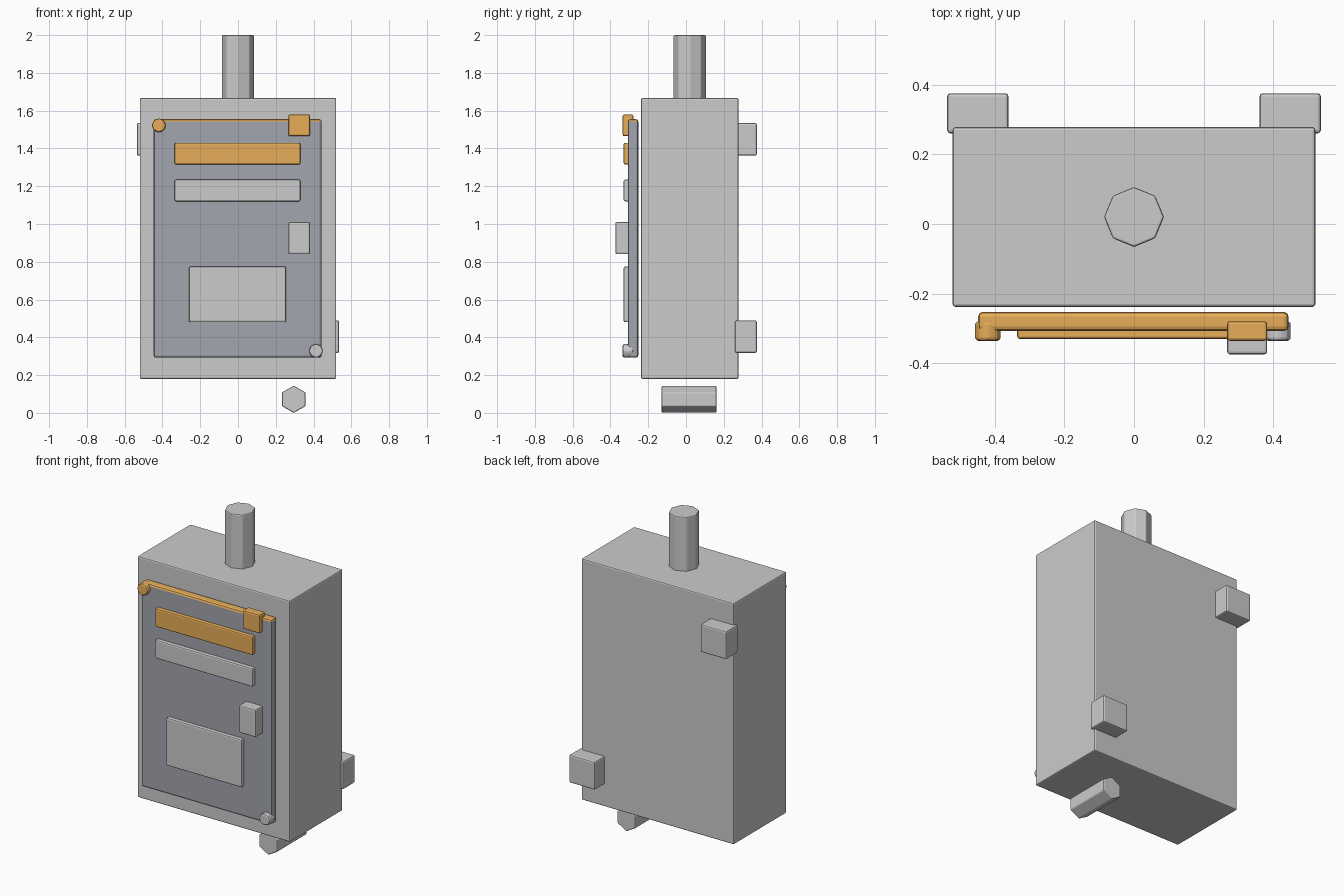
import bpy, bmesh, math
from mathutils import Matrix, Vector

if "Cube" in bpy.data.objects:
    bpy.data.objects.remove(bpy.data.objects["Cube"])

orange = bpy.data.materials.new("orange_paint")
orange.diffuse_color = (0.8, 0.42, 0.1, 1)
orange.use_nodes = True
orange.node_tree.nodes["Principled BSDF"].inputs["Base Color"].default_value = orange.diffuse_color
grey = bpy.data.materials.new("grey_metal")
grey.diffuse_color = (0.36, 0.38, 0.42, 1)
grey.use_nodes = True
grey.node_tree.nodes["Principled BSDF"].inputs["Base Color"].default_value = grey.diffuse_color


def finish(name, bm, bevel, mat=None):
    """Round the edges, then turn the bmesh into a named object."""
    bmesh.ops.bevel(bm, geom=bm.edges[:], offset=bevel, segments=2,
                    profile=0.5, affect='EDGES', clamp_overlap=True)
    bmesh.ops.recalc_face_normals(bm, faces=bm.faces[:])
    mesh = bpy.data.meshes.new(name)
    bm.to_mesh(mesh)
    bm.free()
    if mat:
        mesh.materials.append(mat)
    obj = bpy.data.objects.new(name, mesh)
    bpy.context.scene.collection.objects.link(obj)
    return obj


def box(name, x, y, z, bevel=0.008, mat=None):
    """Bevelled box from (min, max) ranges."""
    bm = bmesh.new()
    bmesh.ops.create_cube(bm, size=1)
    lo, hi = Vector((x[0], y[0], z[0])), Vector((x[1], y[1], z[1]))
    bmesh.ops.scale(bm, vec=hi - lo, verts=bm.verts[:])
    bmesh.ops.translate(bm, vec=(lo + hi) / 2, verts=bm.verts[:])
    return finish(name, bm, bevel, mat)


def prism(name, centre, radius, length, sides, axis='Z', turn=0, bevel=0.006, mat=None):
    """Bevelled prism along Z or Y."""
    bm = bmesh.new()
    bmesh.ops.create_cone(bm, cap_ends=True, segments=sides, radius1=radius,
                          radius2=radius, depth=length)
    m = Matrix.Rotation(turn, 4, 'Z')
    if axis == 'Y':
        m = Matrix.Rotation(math.pi / 2, 4, 'X') @ m
    bmesh.ops.transform(bm, matrix=Matrix.Translation(centre) @ m, verts=bm.verts[:])
    return finish(name, bm, bevel, mat)


# Cabinet and pipes
box("cabinet_body", (-0.52, 0.52), (-0.238, 0.278), (0.18, 1.667))
prism("top_pipe", (0, 0.02, 1.825), 0.086, 0.35, 8)
prism("bottom_pipe", (0.295, 0.016, 0.072), 0.072, 0.29, 6, 'Y')

# Door, with its upward-facing edge painted
door = box("door", (-0.447, 0.443), (-0.307, -0.252), (0.292, 1.555), 0.013, grey)
door.data.materials.append(orange)
for face in door.data.polygons:
    if face.normal.z > 0.3:
        face.material_index = 1

# Door plates, handle and latch
plate_y = (-0.33, -0.29)
box("upper_vent_plate", (-0.335, 0.33), plate_y, (1.315, 1.43), mat=orange)
box("lower_vent_plate", (-0.335, 0.33), plate_y, (1.12, 1.235))
box("label_plate", (-0.26, 0.255), plate_y, (0.48, 0.775))
box("door_handle", (0.267, 0.382), (-0.374, -0.29), (0.84, 1.01))
box("latch_block", (0.267, 0.382), (-0.335, -0.279), (1.465, 1.58), mat=orange)

# Door bolts
prism("upper_bolt", (-0.419, -0.307, 1.522), 0.038, 0.056, 8, 'Y', bevel=0.009, mat=orange)
prism("lower_bolt", (0.413, -0.307, 0.328), 0.038, 0.056, 8, 'Y', bevel=0.009)

# Rear mounting brackets, diagonal from each other
for name, side, z in (("upper_bracket", -1, 1.448), ("lower_bracket", 1, 0.404)):
    xs = sorted((side * 0.36, side * 0.536))
    box(name, xs, (0.26, 0.375), (z - 0.086, z + 0.086), 0.009)
